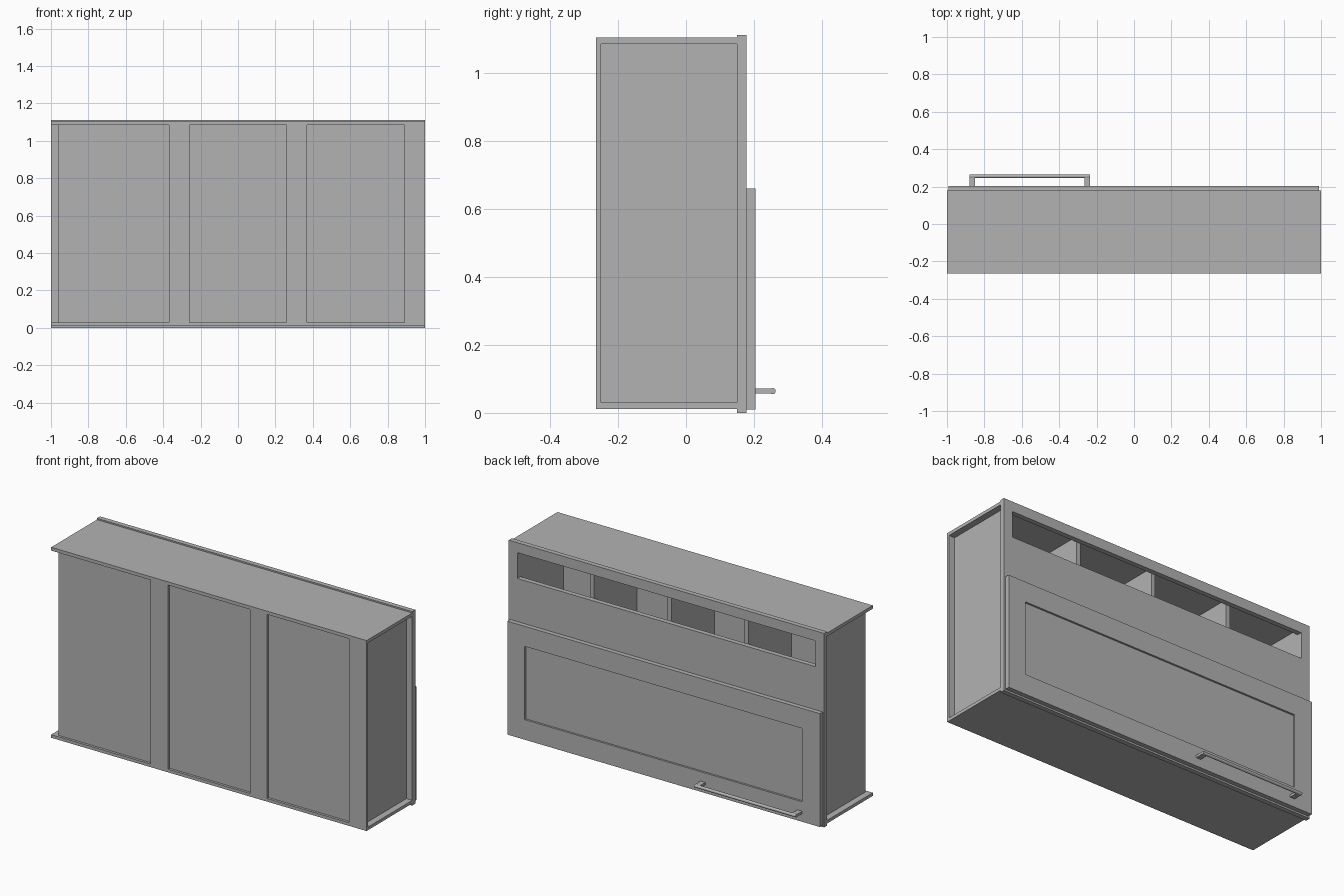
import bpy
from math import radians
from mathutils import Vector

old = bpy.data.objects.get("Cube")
if old:
    bpy.data.objects.remove(old, do_unlink=True)

grey = bpy.data.materials.new("plain_grey")
grey.use_nodes = True
grey.diffuse_color = (0.45, 0.45, 0.45, 1)
grey.node_tree.nodes["Principled BSDF"].inputs["Base Color"].default_value = grey.diffuse_color


def box(name, x, y, z):
    """Box spanning the given (low, high) ranges."""
    corners = [(a, b, c) for a in x for b in y for c in z]
    faces = [(0, 1, 3, 2), (4, 6, 7, 5), (0, 4, 5, 1),
             (2, 3, 7, 6), (0, 2, 6, 4), (1, 5, 7, 3)]
    mesh = bpy.data.meshes.new(name)
    mesh.from_pydata(corners, [], faces)
    mesh.materials.append(grey)
    obj = bpy.data.objects.new(name, mesh)
    bpy.context.collection.objects.link(obj)
    return obj


def ring(name, x, y, z, hole_x, hole_z):
    """Two stiles and two rails around a rectangular hole."""
    box(name + "_stile_right", (x[0], hole_x[0]), y, z)
    box(name + "_stile_left", (hole_x[1], x[1]), y, z)
    box(name + "_rail_bottom", hole_x, y, (z[0], hole_z[0]))
    box(name + "_rail_top", hole_x, y, (hole_z[1], z[1]))


BACK, INSET, FRAME, DOOR, DOOR_FACE = -0.264, -0.25, 0.15, 0.178, 0.204
FLOOR, CEILING = 0.03, 1.085
SIDE = 0.963

# Carcass: slabs, recessed sides and recessed wall panel
box("bottom_slab", (-1, 1), (BACK, FRAME), (0.012, FLOOR))
box("top_slab", (-1, 1), (BACK, FRAME), (CEILING, 1.104))
box("side_right", (-SIDE, -0.945), (INSET, FRAME), (FLOOR, CEILING))
box("side_left", (0.945, SIDE), (INSET, FRAME), (FLOOR, CEILING))
box("wall_panel", (-0.945, 0.945), (INSET, -0.238), (FLOOR, CEILING))

# Raised wall battens
for i, x in enumerate([(-0.37, -0.26), (0.26, 0.37), (0.89, 1)]):
    box(f"wall_batten_{i + 1}", x, (BACK, INSET), (FLOOR, CEILING))

# Dividers between the open cubbies
for i in range(3):
    x = (i - 1) * 0.49
    box(f"divider_{i + 1}", (x - 0.013, x + 0.013), (-0.238, FRAME), (FLOOR, CEILING))

# Face frame with the cubby opening on top and the door opening below
ring("face_frame", (-1, 1), (FRAME, DOOR), (0, 1.112), (-0.945, 0.945), (0.07, 1.055))
box("face_frame_middle_rail", (-0.945, 0.945), (FRAME, DOOR), (0.6, 0.907))

# Door with a recessed centre panel
ring("door", (-0.992, 0.99), (DOOR, DOOR_FACE), (0.01, 0.66), (-0.88, 0.88), (0.125, 0.545))
box("door_panel", (-0.88, 0.88), (DOOR, 0.193), (0.125, 0.545))

# Handle: round bar on two posts
for side, x in (("right", -0.88), ("left", -0.265)):
    box(f"handle_post_{side}", (x, x + 0.03), (DOOR_FACE, 0.252), (0.057, 0.071))
bpy.ops.mesh.primitive_cylinder_add(vertices=16, radius=0.009, depth=0.645,
                                    location=Vector((-0.5575, 0.255, 0.064)),
                                    rotation=(0, radians(90), 0))
bar = bpy.context.object
bar.name = "handle_bar"
bar.data.materials.append(grey)
bpy.ops.object.shade_smooth_by_angle(angle=radians(35))
